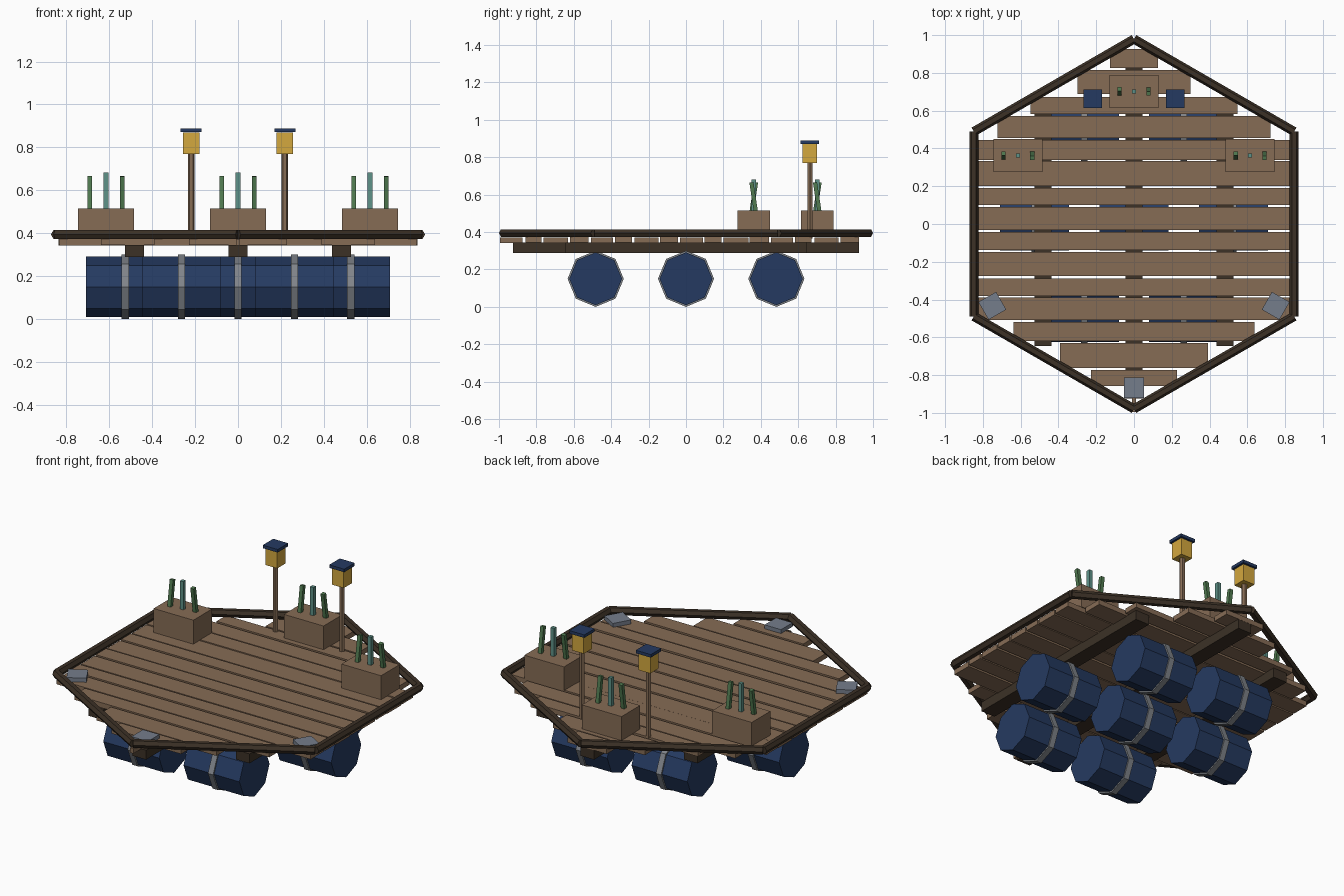
import bpy
from math import pi, cos, sin, atan2, radians
from mathutils import Vector

if "Cube" in bpy.data.objects:
    bpy.data.objects.remove(bpy.data.objects["Cube"])


def mat(name, r, g, b):
    lin = [((c / 255 + 0.055) / 1.055) ** 2.4 for c in (r, g, b)]
    m = bpy.data.materials.new(name)
    m.diffuse_color = (*lin, 1)
    m.use_nodes = True
    m.node_tree.nodes["Principled BSDF"].inputs["Base Color"].default_value = m.diffuse_color
    return m


WOOD = mat("weathered_wood", 134, 108, 85)
DARK = mat("dark_timber", 60, 49, 38)
NAVY = mat("navy_blue", 37, 58, 97)
BAND = mat("band_grey", 128, 132, 138)
PLATE = mat("plate_grey", 117, 125, 139)
GOLD = mat("lamp_yellow", 212, 168, 62)
GREEN = mat("leaf_green", 80, 122, 80)
TEAL = mat("leaf_teal", 94, 146, 136)


def finish(name, m):
    o = bpy.context.object
    o.name = name
    o.data.materials.append(m)
    return o


def box(name, m, loc, size, rot=(0, 0, 0)):
    bpy.ops.mesh.primitive_cube_add(size=1, location=loc, rotation=rot)
    o = finish(name, m)
    o.scale = size
    return o


def rod(name, m, a, b, r, sides, spin=0.0):
    # prism from a to b; spin turns the cross-section
    a, b = Vector(a), Vector(b)
    d = b - a
    bpy.ops.mesh.primitive_cylinder_add(vertices=sides, radius=r, depth=d.length, location=(a + b) / 2)
    o = finish(name, m)
    for v in o.data.vertices:
        x, y = v.co.x, v.co.y
        v.co.x, v.co.y = x * cos(spin) - y * sin(spin), x * sin(spin) + y * cos(spin)
    if abs(d.z) < 1e-6:
        o.rotation_euler = (0, pi / 2, atan2(d.y, d.x))
    return o


# Deck planks, cut to the hexagon: (y high, y low)
rows = [(.926, .825), (.815, .688), (.672, .582), (.571, .455), (.444, .339), (.333, .201),
        (.19, .10), (.09, -.032), (-.042, -.138), (-.148, -.275), (-.288, -.38),
        (-.39, -.508), (-.52, -.62), (-.63, -.762), (-.772, -.857), (-.875, -.994)]
for i, (hi, lo) in enumerate(rows):
    far = max(abs(hi), abs(lo))
    half = min(.836, (1 - far) * 1.732 - (.02 if far < .9 else 0))
    z = .36 if i % 2 == 0 else .357
    box(f"deck_plank_{i + 1}", WOOD, (0, (hi + lo) / 2, z), (2 * half, hi - lo, .03))

# Joists under the deck
for x, h in ((-.482, .645), (0, .925), (.482, .645)):
    box("joist", DARK, (x, 0, .317), (.09, 2 * h, .056))

# Hexagonal rim of six-sided rails
R = .979
corner = [(R * cos(pi / 6 + k * pi / 3), R * sin(pi / 6 + k * pi / 3), .394) for k in range(6)]
for k in range(6):
    rod("rim_rail", DARK, corner[k], corner[(k + 1) % 6], .024, 6)

# Seven float barrels with a middle band
for y, xs in ((-.483, (-.263, .263)), (0, (-.526, 0, .526)), (.483, (-.263, .263))):
    for x in xs:
        rod("float_barrel", NAVY, (x - .183, y, .15), (x + .183, y, .15), .141, 8)
        rod("barrel_band", BAND, (x - .017, y, .15), (x + .017, y, .15), .15, 8)

# Planters with three shoots each
for px, py in ((-.615, .362), (0, .702), (.615, .362)):
    box("planter", WOOD, (px, py, .444), (.26, .174, .142))
    box("middle_shoot", TEAL, (px, py, .594), (.022, .022, .176))
    for s in (-1, 1):
        box("side_shoot", GREEN, (px + s * .076, py, .585), (.022, .022, .162), (s * .15, 0, 0))

# Lantern posts
for x in (-.218, .218):
    rod("lantern_post", WOOD, (x, .662, .365), (x, .662, .78), .0155, 6, pi / 6)
    box("lantern_lamp", GOLD, (x, .662, .82), (.076, .076, .1))
    box("lantern_cap", NAVY, (x, .662, .88), (.098, .098, .018))

# Corner plates at the front three corners
for deg in (210, 270, 330):
    a = radians(deg)
    box("corner_plate", PLATE, (.866 * cos(a), .866 * sin(a), .386), (.108, .108, .024), (0, 0, a))
